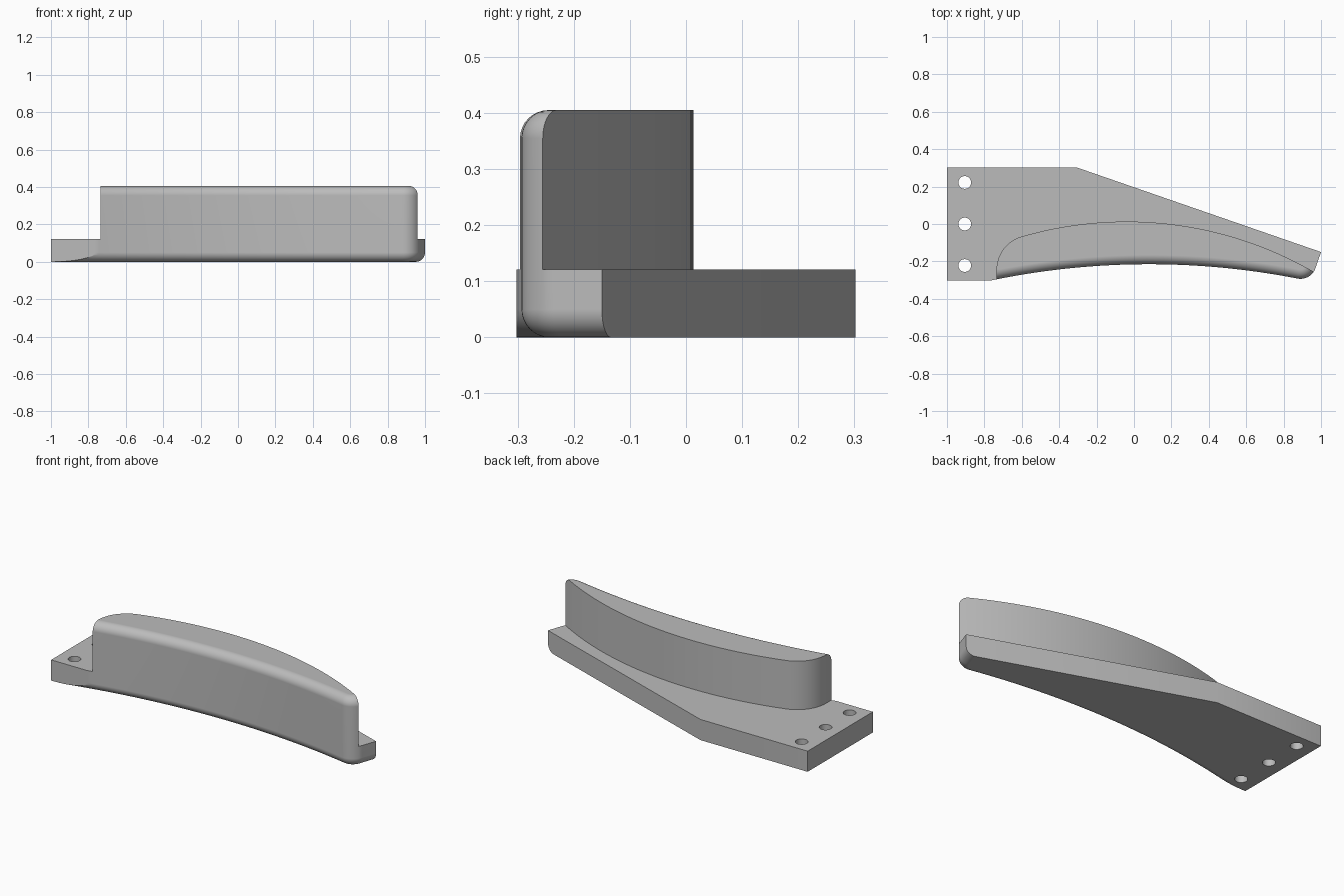
import bpy, bmesh
from math import sin, cos, pi, atan2, sqrt
from mathutils import Vector

cube = bpy.data.objects.get("Cube")
if cube:
    bpy.data.objects.remove(cube, do_unlink=True)

BASE_H, TOP, FILLET = 0.121, 0.405, 0.05
FRONT_C, FRONT_R = Vector((0.08, -4.365)), 4.15    # concave front arc
BACK_C, BACK_R = Vector((-0.04, -1.987)), 2.0      # curved back of the grip
TIP = Vector((1.0, -0.15))
REAR = Vector((-0.305, 0.302))
INWARD = (REAR - TIP).normalized()
ALONG = Vector((INWARD.y, -INWARD.x))
CORNER_R = 0.085

grey = bpy.data.materials.new("plain_grey")
grey.use_nodes = True
grey.diffuse_color = (0.5, 0.5, 0.5, 1)
grey.node_tree.nodes["Principled BSDF"].inputs["Base Color"].default_value = (0.5, 0.5, 0.5, 1)


def arc(centre, radius, a0, a1, n):
    """Points along a circular arc."""
    angles = [a0 + (a1 - a0) * k / n for k in range(n + 1)]
    return [centre + radius * Vector((cos(a), sin(a))) for a in angles]


def loft(name, rings):
    """Closed solid from equal-length rings of (points, height)."""
    bm = bmesh.new()
    loops = [[bm.verts.new((p.x, p.y, z)) for p in pts] for pts, z in rings]
    for low, high in zip(loops, loops[1:]):
        for k in range(len(low)):
            m = (k + 1) % len(low)
            bm.faces.new((low[k], low[m], high[m], high[k]))
    bm.faces.new(loops[0])
    bm.faces.new(loops[-1])
    bmesh.ops.recalc_face_normals(bm, faces=bm.faces)
    mesh = bpy.data.meshes.new(name)
    bm.to_mesh(mesh)
    bm.free()
    mesh.materials.append(grey)
    obj = bpy.data.objects.new(name, mesh)
    bpy.context.collection.objects.link(obj)
    return obj


def cut(target, cutter, operation):
    """Apply a boolean and discard the cutter."""
    cutter.hide_render = True
    mod = target.modifiers.new("cut", "BOOLEAN")
    mod.operation, mod.solver, mod.object = operation, "EXACT", cutter
    bpy.context.view_layer.objects.active = target
    bpy.ops.object.modifier_apply(modifier=mod.name)
    bpy.data.objects.remove(cutter, do_unlink=True)


# Centre of the rounded tip corner, tangent to the front arc and the tip edge
v = TIP + INWARD * CORNER_R - FRONT_C
reach = v.dot(ALONG)
slide = reach - sqrt(reach ** 2 - v.length_squared + (FRONT_R + CORNER_R) ** 2)
corner = FRONT_C + v - ALONG * slide
front_end = atan2(corner.y - FRONT_C.y, corner.x - FRONT_C.x)


def outline(inset):
    """Plan of the body with its front and tip edges moved inward."""
    front = arc(FRONT_C, FRONT_R + inset, pi / 2 + 0.29, front_end, 64)
    turn = arc(corner, CORNER_R - inset, front_end - pi,
               atan2(-INWARD.y, -INWARD.x), 12)
    return front + turn[1:] + [TIP + INWARD * inset, REAR, Vector((-1.2, REAR.y))]


# Full-height body with rounded lower and upper front edges
steps = [pi / 2 * k / 8 for k in range(9)]
profile = [(FILLET * (1 - sin(a)), FILLET * (1 - cos(a))) for a in steps]
rings = [(outline(i), z) for i, z in profile]
rings += [(outline(i), TOP - z) for i, z in reversed(profile)]
body = loft("grip_with_mounting_plate", rings)

# Trim the square mounting end
box = [Vector(p) for p in ((-1, -0.302), (2, -0.302), (2, 1), (-1, 1))]
cut(body, loft("trim_box", [(box, -1), (box, 1)]), "INTERSECT")

# Remove everything above the plate that lies outside the raised grip
back = arc(BACK_C, BACK_R, pi / 2 + 0.283, pi / 2 - 0.6, 48)
shoulder = arc(Vector((-0.55, -0.245)), 0.185, pi, pi / 2 + 0.29, 14)
waste = [Vector((-1.3, -0.6)), Vector((-0.735, -0.6))] + shoulder + back
waste += [Vector((1.3, 1)), Vector((-1.3, 1))]
cut(body, loft("waste_block", [(waste, BASE_H), (waste, 1)]), "DIFFERENCE")

# Screw holes
for y in (-0.222, 0.0, 0.222):
    ring = arc(Vector((-0.905, y)), 0.034, 0, 2 * pi, 32)[:-1]
    cut(body, loft("hole_cutter", [(ring, -1), (ring, 1)]), "DIFFERENCE")

# Smooth curves, crisp edges
bpy.ops.object.select_all(action="DESELECT")
body.select_set(True)
bpy.context.view_layer.objects.active = body
bpy.ops.object.shade_smooth_by_angle(angle=pi / 6)
weighted = body.modifiers.new("even_shading", "WEIGHTED_NORMAL")
weighted.keep_sharp = True
